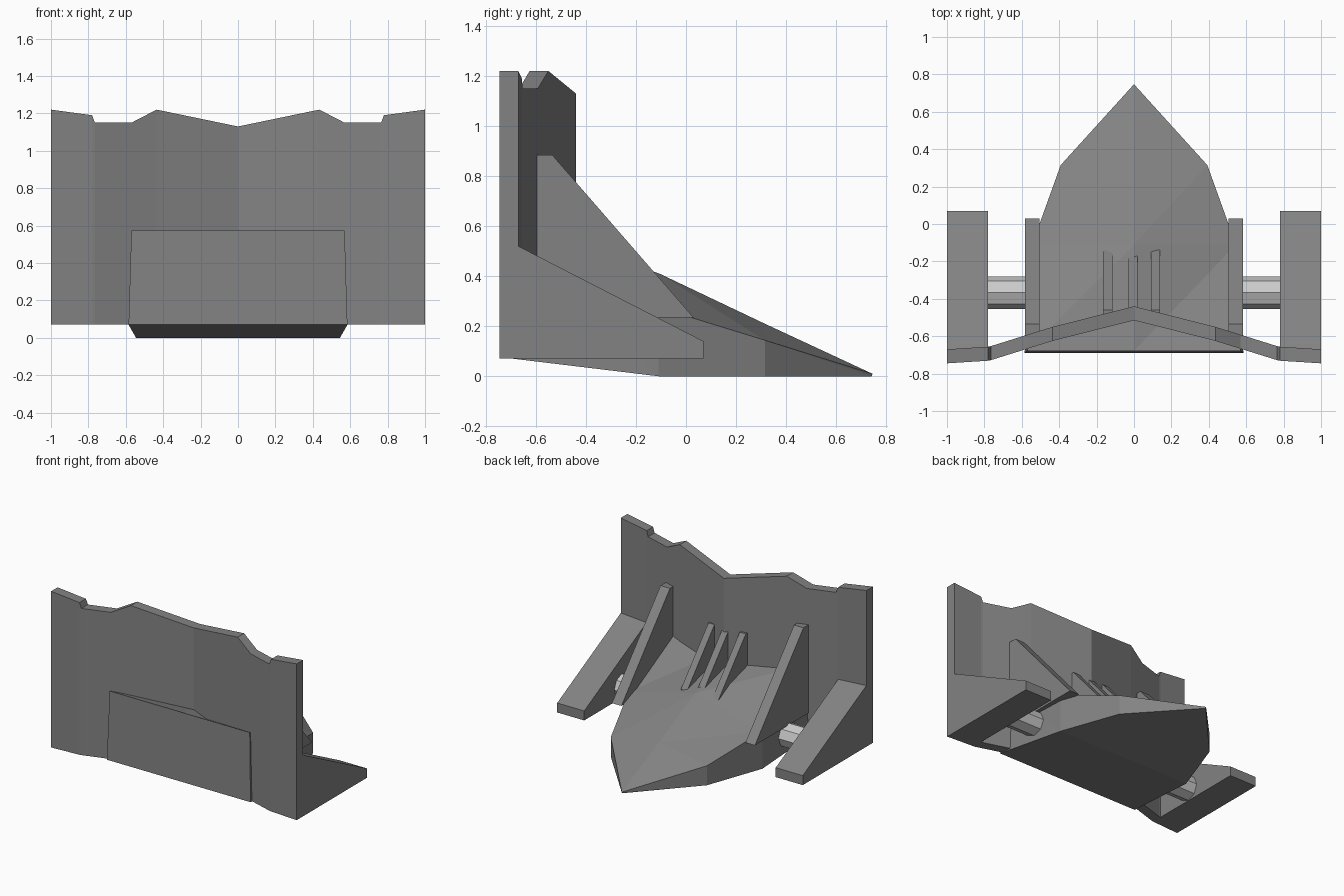
import bpy, bmesh, math

if "Cube" in bpy.data.objects:
    bpy.data.objects.remove(bpy.data.objects["Cube"])

dark = bpy.data.materials.new("dark_grey")
dark.diffuse_color = (0.225, 0.225, 0.225, 1)
dark.use_nodes = True
dark.node_tree.nodes["Principled BSDF"].inputs["Base Color"].default_value = dark.diffuse_color


def loft(name, rings, mat=dark, split=False):
    """Closed flat-faced solid through matching rings of points."""
    bm = bmesh.new()
    vs = [[bm.verts.new(p) for p in r] for r in rings]
    n = len(rings[0])
    for a, b in zip(vs, vs[1:]):
        for i in range(n):
            j = (i + 1) % n
            if split:  # fixed diagonal for bent quads
                bm.faces.new((a[i], a[j], b[i]))
                bm.faces.new((a[j], b[j], b[i]))
            else:
                bm.faces.new((a[i], a[j], b[j], b[i]))
    bm.faces.new(vs[0])
    bm.faces.new(vs[-1])
    bmesh.ops.recalc_face_normals(bm, faces=bm.faces)
    me = bpy.data.meshes.new(name)
    bm.to_mesh(me)
    bm.free()
    ob = bpy.data.objects.new(name, me)
    bpy.context.collection.objects.link(ob)
    if mat:
        me.materials.append(mat)
    return ob


def plate(name, profile, x0, x1, mat=dark):
    """Side profile (y, z) extruded from x0 to x1."""
    return loft(name, [[(x, y, z) for y, z in profile] for x in (x0, x1)], mat)


# Bent shield wall with a notched top edge: x, inner y, top z
half = [(0, -0.44, 1.13), (0.435, -0.55, 1.22), (0.57, -0.592, 1.15),
        (0.765, -0.653, 1.15), (0.78, -0.656, 1.19), (1, -0.67, 1.22)]
cols = [(-x, y, z) for x, y, z in reversed(half[1:])] + half
loft("shield_wall", [[(x, y, 0.07), (x, y, z), (x, y - 0.075, z), (x, y - 0.075, 0.07)]
                     for x, y, z in cols])

# Pointed wedge: y top, y bottom, half width top, half width bottom, side z, ridge z, bottom z
stations = [(-0.678, -0.69, 0.57, 0.585, 0.575, 0.575, 0.07),
            (-0.11, -0.11, 0.545, 0.545, 0.275, 0.412, 0),
            (0.315, 0.315, 0.392, 0.392, 0.144, 0.21, 0),
            (0.745, 0.742, 0.002, 0.002, 0.01, 0.01, 0)]
loft("wedge_body", [[(-wb, yb, zb), (wb, yb, zb), (wt, yt, zs), (0, yt, zr), (-wt, yt, zs)]
                    for yt, yb, wt, wb, zs, zr, zb in stations], split=True)

# Three thin ribs on the wedge
for i, x in enumerate((-0.14, -0.005, 0.115)):
    plate(f"centre_rib_{i + 1}", [(-0.5, 0.4), (-0.5, 0.757), (-0.46, 0.757), (-0.14, 0.39), (-0.16, 0.34)],
          x - 0.025, x + 0.025)

octagon = [(-0.367 + 0.0875 * math.sin(k * math.pi / 4),
            0.16 + 0.0875 * math.cos(k * math.pi / 4)) for k in range(8)]
for side, s in (("left", -1), ("right", 1)):
    # Tall buttress beside the wedge
    plate(f"buttress_{side}", [(-0.605, 0.235), (-0.605, 0.885), (-0.535, 0.885), (0.03, 0.235)],
          s * 0.505, s * 0.582)
    # Outer foot
    plate(f"outer_foot_{side}", [(-0.70, 0.07), (-0.70, 0.535), (-0.67, 0.52), (0.07, 0.14), (0.07, 0.07)],
          s * 0.78, s * 1.0)
    # Connecting bar, lighter grey
    plate(f"connecting_bar_{side}", octagon, s * 0.5, s * 0.79, None)
